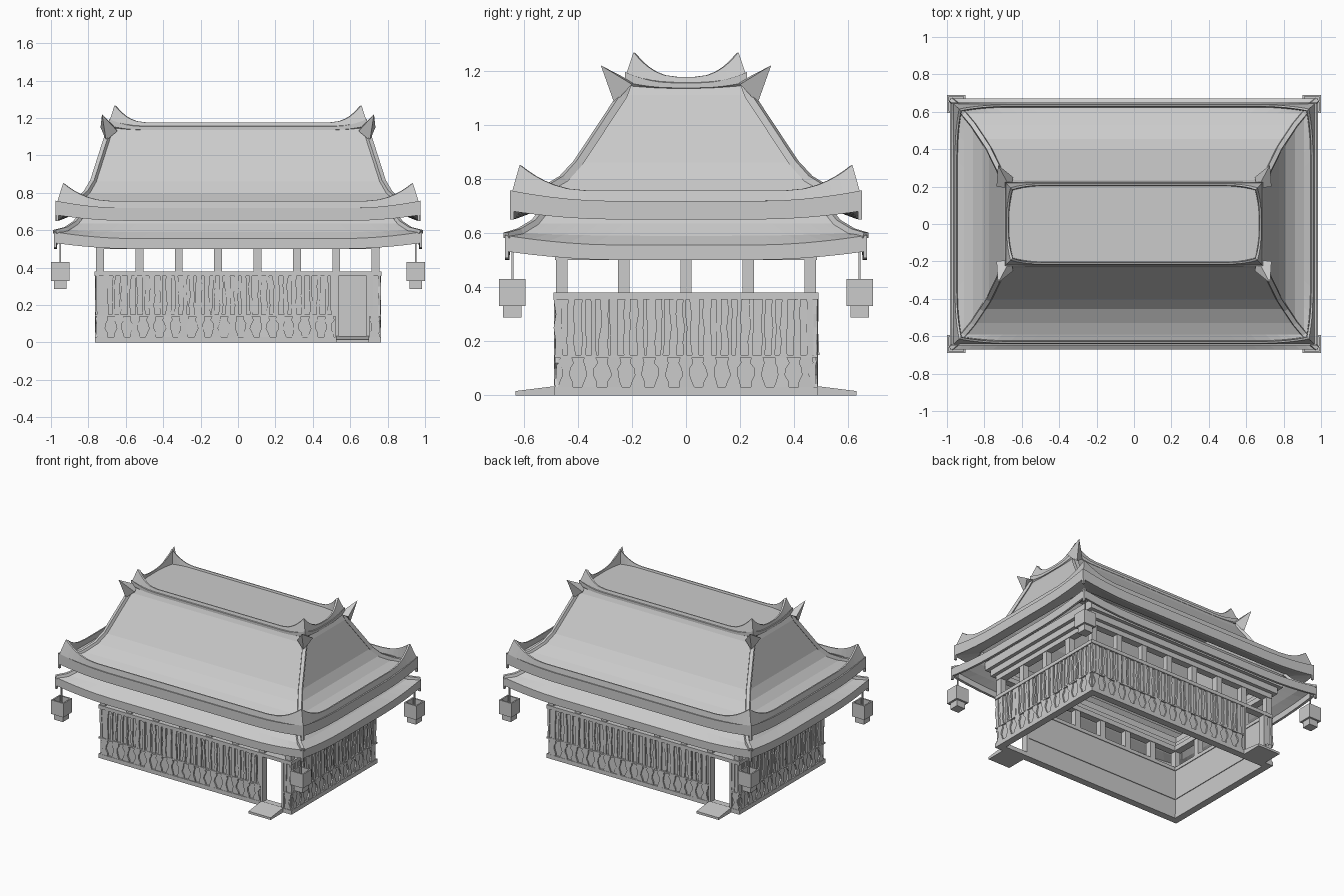
import bpy, bmesh, math, random
from mathutils import Matrix, Vector

if "Cube" in bpy.data.objects:
    bpy.data.objects.remove(bpy.data.objects["Cube"])
random.seed(4)
CORNERS = [(1, 1), (-1, 1), (-1, -1), (1, -1)]


def finish(bm, name):
    bmesh.ops.recalc_face_normals(bm, faces=bm.faces)
    me = bpy.data.meshes.new(name)
    bm.to_mesh(me)
    bm.free()
    ob = bpy.data.objects.new(name, me)
    bpy.context.collection.objects.link(ob)
    return ob


def prism(bm, a, b):
    """Join two equal polygons into a closed solid."""
    va, vb = [bm.verts.new(p) for p in a], [bm.verts.new(p) for p in b]
    n = len(va)
    bm.faces.new(va)
    bm.faces.new(vb[::-1])
    for i in range(n):
        bm.faces.new((va[i], vb[i], vb[(i + 1) % n], va[(i + 1) % n]))


def box(bm, x0, x1, y0, y1, z0, z1, turn=0):
    m = Matrix.Rotation(turn, 3, 'Z')
    rect = [(x0, y0), (x1, y0), (x1, y1), (x0, y1)]
    prism(bm, [m @ Vector((*p, z0)) for p in rect], [m @ Vector((*p, z1)) for p in rect])


def perimeter(reach, hx, hy, z, lift, inset=0):
    """Rectangular loop whose corners sweep upward and optionally pull inward."""
    fr = [0, .1, .22, .36, .52, .72, 1]
    pts = []
    for k in range(4):
        sx, sy = CORNERS[k]
        nx, ny = CORNERS[(k + 1) % 4]
        a, b = Vector((sx * hx, sy * hy, z)), Vector((nx * hx, ny * hy, z))
        d = (b - a).normalized()
        n = Vector((-d.y, d.x, 0)) * inset
        e = [(1 - f) ** 2 for f in fr]
        pts += [a + d * (f * reach + inset * q) + n * q + Vector((0, 0, lift * q)) for f, q in zip(fr, e)]
        pts += [b - d * (f * reach + inset * q) + n * q + Vector((0, 0, lift * q))
                for f, q in list(zip(fr, e))[:0:-1]]
    return pts


def loft(name, rows, reach, closed=False):
    bm = bmesh.new()
    loops = [[bm.verts.new(p) for p in perimeter(reach, *r)] for r in rows]
    pairs = list(zip(loops, loops[1:]))
    if closed:
        pairs.append((loops[-1], loops[0]))
    else:
        bm.faces.new(loops[0])
        bm.faces.new(loops[-1])
    for a, b in pairs:
        for i in range(len(a)):
            j = (i + 1) % len(a)
            bm.faces.new((a[i], a[j], b[j], b[i]))
    return finish(bm, name)


def hips(name, path, w, h):
    """Raised square ridge along each of the four roof corners."""
    bm = bmesh.new()
    for sx, sy in CORNERS:
        pts = [Vector((x * sx, y * sy, z)) for x, y, z in path]
        rings = []
        for i, p in enumerate(pts):
            d = pts[min(i + 1, len(pts) - 1)] - pts[max(i - 1, 0)]
            s = d.cross(Vector((0, 0, 1))).normalized() * w
            u = s.cross(d).normalized() * h
            u = u if u.z > 0 else -u
            rings.append([bm.verts.new(q) for q in (p - s - u, p + s - u, p + s * .7 + u, p - s * .7 + u)])
        for a, b in zip(rings, rings[1:]):
            for i in range(4):
                bm.faces.new((a[i], a[(i + 1) % 4], b[(i + 1) % 4], b[i]))
        bm.faces.new(rings[0])
        bm.faces.new(rings[-1])
    finish(bm, name)


# Upper roof: hollow shell with flat top and swept eaves
slope = [(.675, .215, 1.155), (.695, .235, 1.11), (.775, .40, .86), (.81, .455, .80),
         (.86, .53, .755), (.91, .59, .73)]
loft("upper_roof", [(*p, 0) for p in slope] + [
    (.955, .632, .718, .02), (.975, .65, .718, .04), (.975, .65, .65, .032), (.955, .63, .652, .03),
    (.86, .53, .69, 0), (.76, .38, .84, 0), (.66, .20, 1.13, 0)], .4)
loft("upper_eave_crown", [(.966, .643, .715, .038), (.957, .637, .757, .095, .022),
                          (.948, .629, .757, .09, .024), (.942, .622, .715, .02, .02)], .27, True)
hips("upper_hip_ridges", [(.685, .222, 1.15)] + slope[1:] + [(.95, .63, .745)], .017, .013)

# Ridge top: small fascia and spiked crown around the flat cap
loft("ridge_band", [(.67, .205, 1.13, 0), (.69, .225, 1.137, .022), (.69, .225, 1.155, .04),
                    (.665, .20, 1.165, 0)], .18)
loft("ridge_crown", [(.686, .221, 1.15, .038), (.68, .214, 1.177, .092, .02),
                     (.672, .207, 1.177, .085, .024), (.667, .201, 1.155, .01, .02)], .18, True)

# Horns at the upper ends of the hip ridges
bm = bmesh.new()
for sx, sy in CORNERS:
    base = [(.645, .25, 1.13), (.705, .265, 1.08), (.735, .20, 1.15), (.66, .19, 1.155)]
    v = [bm.verts.new((x * sx, y * sy, z)) for x, y, z in base]
    tip = bm.verts.new((.727 * sx, .315 * sy, 1.22))
    bm.faces.new((v[0], v[1], v[2]))
    bm.faces.new((v[0], v[2], v[3]))
    for i in range(4):
        bm.faces.new((v[i], v[(i + 1) % 4], tip))
finish(bm, "roof_horns")

# Lower skirt roof: thin shell, open beneath
loft("lower_roof", [(.82, .505, .695, 0), (.87, .555, .635, 0), (.92, .61, .59, .01),
                    (.985, .67, .555, .037), (.985, .67, .50, .033), (.968, .653, .50, .033),
                    (.965, .65, .54, .03), (.91, .60, .575, .008), (.86, .545, .62, 0),
                    (.805, .49, .685, 0)], .45, True)
hips("lower_hip_ridges", [(.83, .52, .69), (.87, .56, .64), (.92, .615, .607), (.98, .665, .592)], .015, .01)

# Small pegs under the eave corners
bm = bmesh.new()
for sx, sy in CORNERS:
    for x, y, z in ((.967, .643, .65), (.978, .663, .507)):
        box(bm, sx * x - .007, sx * x + .007, sy * y - .007, sy * y + .007, z, z + .04)
finish(bm, "eave_pegs")

# Stepped beam frame and columns
bm = bmesh.new()
for t, d, l in ((0, .485, .76), (math.pi, .485, .76), (math.pi / 2, .76, .485), (-math.pi / 2, .76, .485)):
    for out, z0, z1 in ((0, .50, .535), (.025, .535, .58), (.05, .58, .64)):
        box(bm, -l - out, l + out, -d - out, -d - out + .05, z0, z1, t)
finish(bm, "beam_frame")
bm = bmesh.new()
for i in range(8):
    for j in range(5):
        if i in (0, 7) or j in (0, 4):
            x, y = -.738 + .2105 * i, -.46 + .23 * j
            box(bm, x - .021, x + .021, y - .021, y + .021, .36, .52)
finish(bm, "columns")


def pole(bm, u, d, turn, levels, widths):
    """Carved upright standing out from the wall face."""
    m = Matrix.Rotation(turn, 3, 'Z')
    mid = [u + random.uniform(-.004, .004) for _ in levels]
    outline = [(c - w, z) for c, w, z in zip(mid, widths, levels)]
    outline += [(c + w, z) for c, w, z in zip(mid, widths, levels)][::-1]
    prism(bm, [m @ Vector((a, -d + .016, z)) for a, z in outline],
          [m @ Vector((a, -d + random.uniform(0, .005), z)) for a, z in outline])


# Walls: slab, rails and carved uprights, door gap on the two long sides
wall, carve = bmesh.new(), bmesh.new()
long_runs, short_runs = [(-.765, .53), (.695, .765)], [(-.487, .487)]
for t, d, runs in ((0, .487, long_runs), (math.pi, .487, long_runs),
                   (math.pi / 2, .765, short_runs), (-math.pi / 2, .765, short_runs)):
    for a, b in runs:
        box(wall, a + .008, b - .008, -d + .012, -d + .045, .0, .37, t)
        box(wall, a, b, -d, -d + .05, .14, .15, t)
        u = a + .014
        while u < b - .014:
            w = random.uniform(.006, .018)
            pole(carve, u, d, t, (.15, .2, .25, .3, .357),
                 [w * random.uniform(.75, 1.1) for _ in range(5)])
            u += random.uniform(.035, .05)
        n = max(1, round((b - a) / .088))
        for i in range(n):
            u = a + (i + .5) * (b - a) / n
            pole(carve, u, d, t, (.03, .05, .075, .10, .12, .14), (.028, .024, .013, .016, .027, .022))
    s, e = runs[0][0], runs[-1][1]
    box(wall, s, e, -d, -d + .05, 0, .03, t)
    box(wall, s, e, -d - .002, -d + .05, .355, .38, t)
finish(wall, "walls")
finish(carve, "carved_wall_poles")

# Door frames and entry ramps
bm = bmesh.new()
for t in (0, math.pi):
    for x in (.522, .688):
        box(bm, x, x + .015, -.488, -.437, .0, .36, t)
    m = Matrix.Rotation(t, 3, 'Z')
    side = [(-.48, 0), (-.63, 0), (-.63, .016), (-.485, .034)]
    prism(bm, [m @ Vector((.525, *p)) for p in side], [m @ Vector((.70, *p)) for p in side])
finish(bm, "door_frames_and_ramps")

# Hanging lanterns: open-topped box, lower box and cord
bm = bmesh.new()
for sx, sy in CORNERS:
    x, y, r = sx * .951, sy * .642, .049
    for k in range(4):
        m = Matrix.Translation((x, y, 0)) @ Matrix.Rotation(k * math.pi / 2, 4, 'Z')
        rect = [(-r, -r), (r, -r), (r - .01, -r + .01), (-r + .01, -r + .01)]
        prism(bm, [m @ Vector((*p, .33)) for p in rect], [m @ Vector((*p, .43)) for p in rect])
    box(bm, x - r + .004, x + r - .004, y - r + .004, y + r - .004, .331, .345)
    box(bm, x - .034, x + .034, y - .034, y + .034, .287, .333)
    box(bm, x - .004, x + .004, y - .004, y + .004, .34, .56)
finish(bm, "hanging_lanterns")
